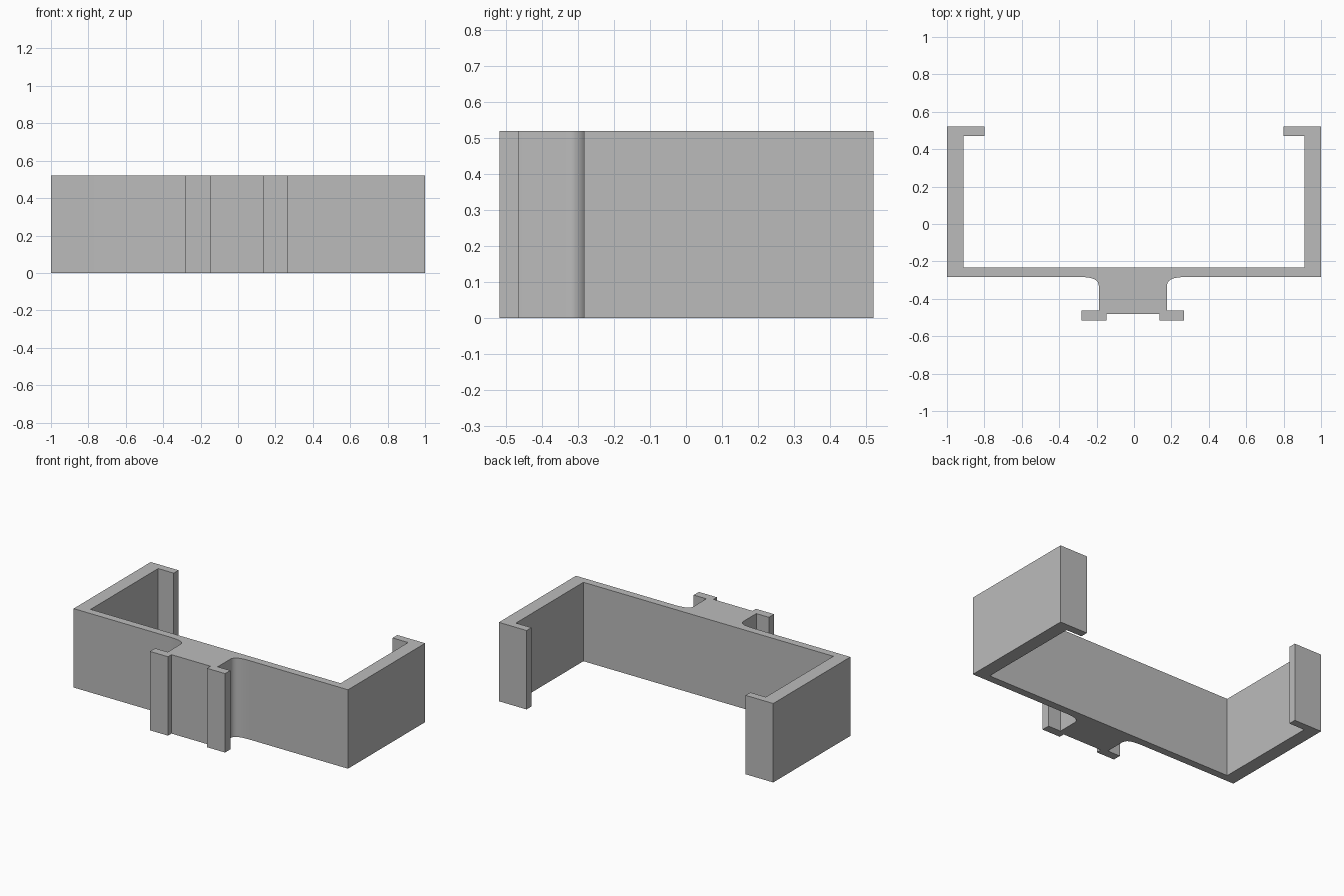
import bpy
import bmesh
import math
from mathutils import Vector
from mathutils.geometry import interpolate_bezier

HEIGHT = 0.52
STEM_SHIFT = -0.006   # the mounting foot sits slightly off centre

old = bpy.data.objects.get("Cube")
if old:
    bpy.data.objects.remove(old, do_unlink=True)

# Plain grey material
grey = bpy.data.materials.new("plain grey")
grey.use_nodes = True
colour = (0.5, 0.5, 0.5, 1)
grey.diffuse_color = colour
grey.node_tree.nodes["Principled BSDF"].inputs["Base Color"].default_value = colour

# Half outline: clip arm, from the inner back-plate corner round to the front face
arm = [(0.911, -0.233), (0.911, 0.47), (0.798, 0.47), (0.798, 0.52),
       (1, 0.52), (1, -0.283)]

# Fillet blending the back plate into the stem
fillet = [(p.x, p.y) for p in interpolate_bezier(
    Vector((0.30, -0.283)), Vector((0.215, -0.283)),
    Vector((0.182, -0.295)), Vector((0.182, -0.335)), 14)]

# Stem and T-shaped foot with a shallow recess in its front
foot = [(0.182, -0.463), (0.274, -0.463), (0.274, -0.517),
        (0.142, -0.517), (0.142, -0.481)]

stem = fillet + foot
right = arm + [(x + STEM_SHIFT, y) for x, y in stem]
left = [(-x, y) for x, y in arm] + [(-x + STEM_SHIFT, y) for x, y in stem]
outline = right + left[::-1]

# Extrude the closed outline upwards
bm = bmesh.new()
base = bm.faces.new([bm.verts.new((x, y, 0)) for x, y in outline])
top = bmesh.ops.extrude_face_region(bm, geom=[base], use_keep_orig=True)
bmesh.ops.translate(bm, vec=(0, 0, HEIGHT),
                    verts=[v for v in top["geom"] if isinstance(v, bmesh.types.BMVert)])
bmesh.ops.recalc_face_normals(bm, faces=bm.faces)
caps = [f for f in bm.faces if len(f.verts) > 4]
bmesh.ops.triangulate(bm, faces=caps, ngon_method='EAR_CLIP')

mesh = bpy.data.meshes.new("clip_bracket")
bm.to_mesh(mesh)
bm.free()
mesh.materials.append(grey)
bracket = bpy.data.objects.new("clip_bracket", mesh)
bpy.context.collection.objects.link(bracket)

# Smooth fillets, sharp corners
bpy.context.view_layer.objects.active = bracket
bracket.select_set(True)
bpy.ops.object.shade_smooth_by_angle(angle=math.radians(30))
